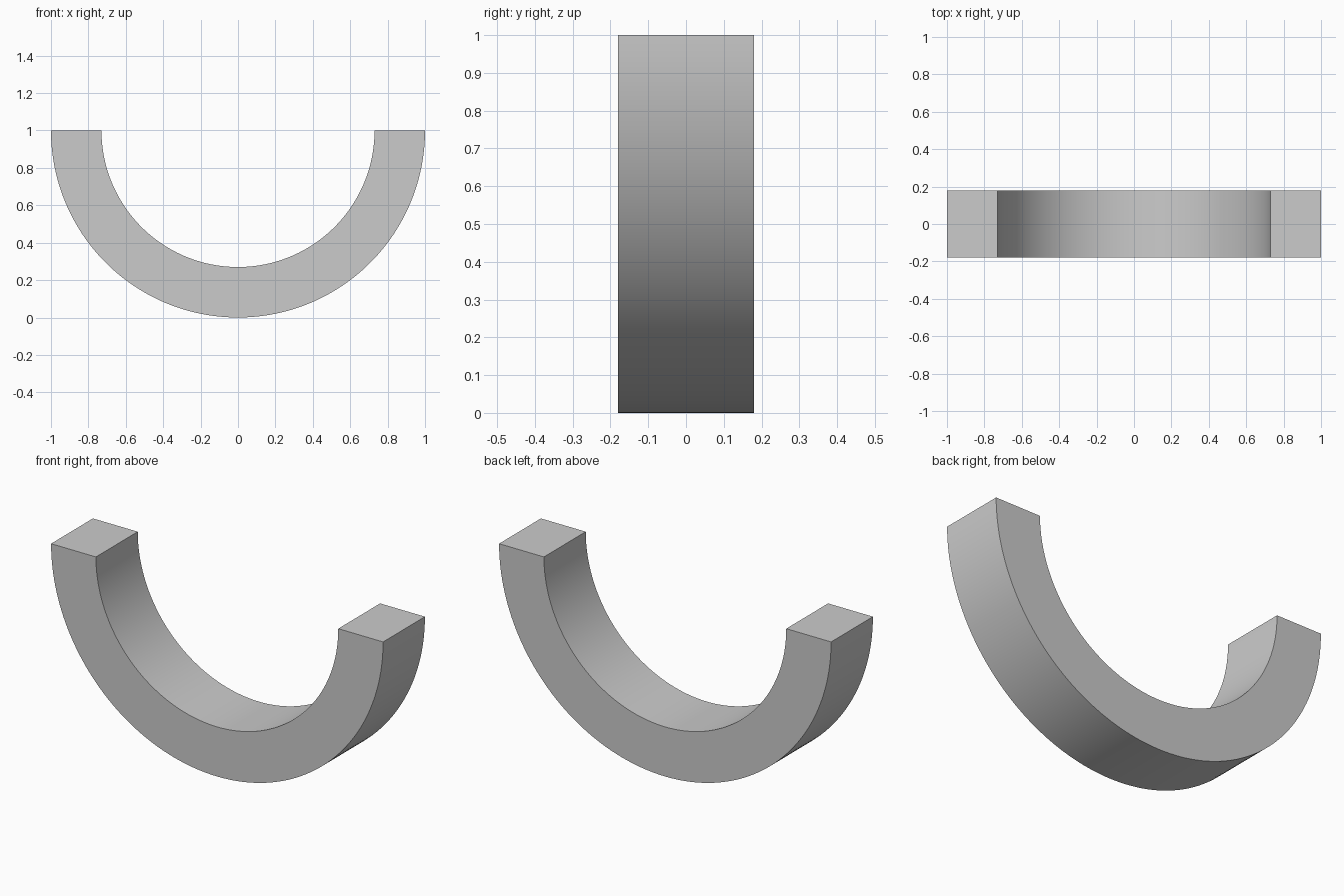
import bpy, bmesh
from math import pi, cos, sin, radians

if "Cube" in bpy.data.objects:
    bpy.data.objects.remove(bpy.data.objects["Cube"])

OUTER, INNER, HALF_DEPTH, SEGMENTS = 1.0, 0.73, 0.18, 96


def arc(radius, y):
    """Lower half circle around (0, y, 1), from left end to right end."""
    angles = [pi + pi * i / SEGMENTS for i in range(SEGMENTS + 1)]
    return [(radius * cos(a), y, 1 + radius * sin(a)) for a in angles]


# Half ring: a square-edged section swept through 180 degrees
bm = bmesh.new()
corners = [(OUTER, -HALF_DEPTH), (INNER, -HALF_DEPTH),
           (INNER, HALF_DEPTH), (OUTER, HALF_DEPTH)]
rails = [[bm.verts.new(p) for p in arc(r, y)] for r, y in corners]
for k in range(4):
    a, b = rails[k], rails[(k + 1) % 4]
    for i in range(SEGMENTS):
        bm.faces.new((a[i], a[i + 1], b[i + 1], b[i]))

# Flat end caps
bm.faces.new([rail[0] for rail in rails])
bm.faces.new([rail[-1] for rail in rails])
bmesh.ops.recalc_face_normals(bm, faces=bm.faces)

mesh = bpy.data.meshes.new("half_ring")
bm.to_mesh(mesh)
bm.free()
ring = bpy.data.objects.new("half_ring", mesh)
bpy.context.collection.objects.link(ring)

# Smooth curved walls, crisp edges
bpy.context.view_layer.objects.active = ring
ring.select_set(True)
bpy.ops.object.shade_smooth_by_angle(angle=radians(30))
